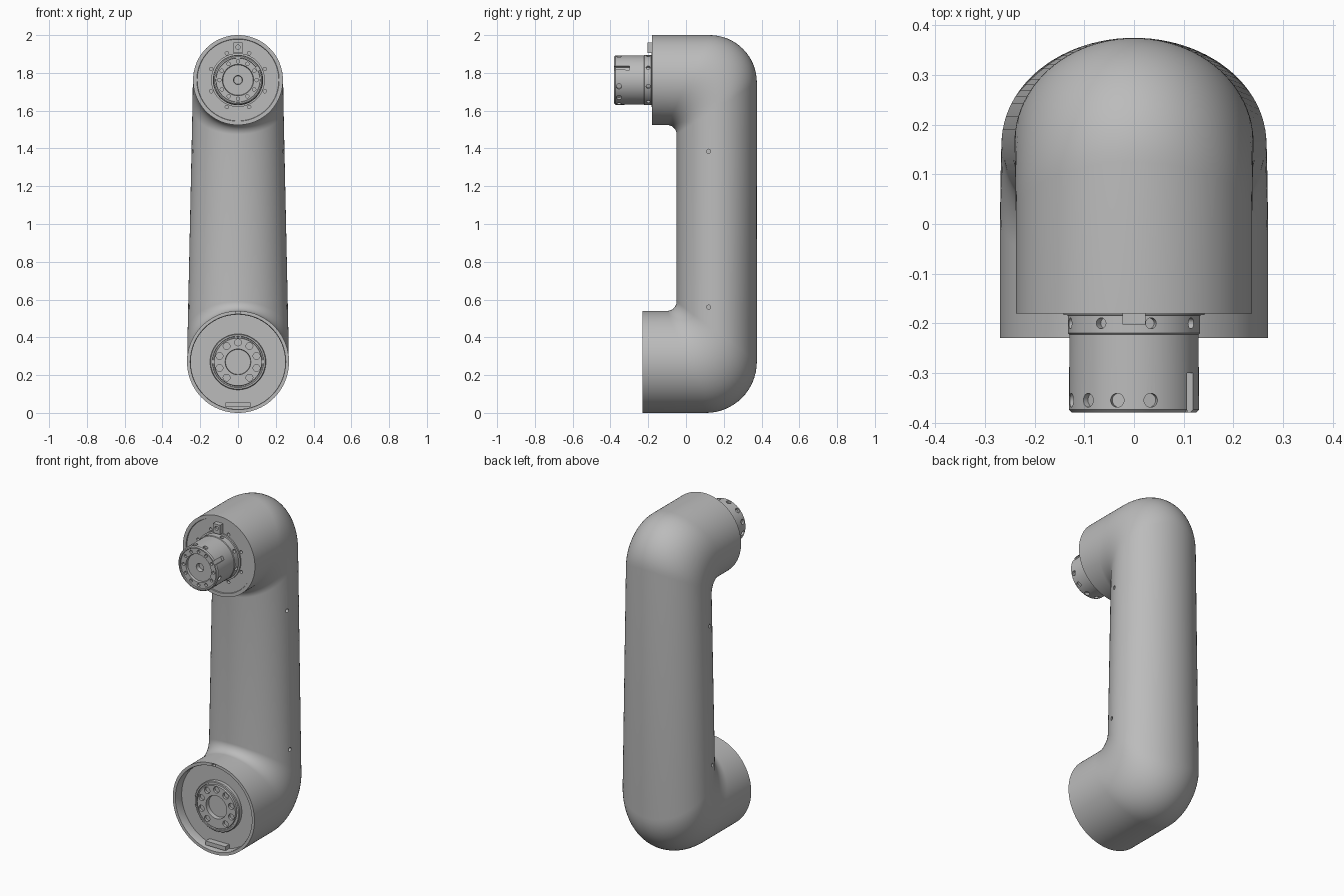
import bpy, bmesh
from math import sin, cos, pi, radians
from mathutils import Vector, Matrix

cube = bpy.data.objects.get("Cube")
if cube:
    bpy.data.objects.remove(cube, do_unlink=True)

grey = bpy.data.materials.new("cast_grey")
grey.use_nodes = True
COLOUR = (0.5, 0.5, 0.5, 1)
grey.diffuse_color = COLOUR
grey.node_tree.nodes["Principled BSDF"].inputs["Base Color"].default_value = COLOUR

SIDES = 96
LOW_Z, LOW_R = 0.27, 0.27
TOP_Z, TOP_R = 1.762, 0.238
parts = []


def finish(bm, name):
    bmesh.ops.recalc_face_normals(bm, faces=bm.faces[:])
    mesh = bpy.data.meshes.new(name)
    bm.to_mesh(mesh)
    bm.free()
    mesh.materials.append(grey)
    obj = bpy.data.objects.new(name, mesh)
    bpy.context.collection.objects.link(obj)
    parts.append(obj)
    return obj


def loft(name, sections):
    """Skin ellipses given as (inner yz, outer yz, half width), closed at both ends."""
    bm = bmesh.new()
    rings = []
    for inner, outer, width in sections:
        a, b = Vector((0, *inner)), Vector((0, *outer))
        mid, half = (a + b) / 2, (b - a) / 2
        rings.append([bm.verts.new(mid + half * sin(t) + Vector((width * cos(t), 0, 0)))
                      for t in (2 * pi * i / SIDES for i in range(SIDES))])
    for r, s in zip(rings, rings[1:]):
        for i in range(SIDES):
            j = (i + 1) % SIDES
            bm.faces.new((r[i], r[j], s[j], s[i]))
    bm.faces.new(rings[0])
    bm.faces.new(rings[-1])
    return finish(bm, name)


def discs(profile, z, flip=1):
    """Circular sections about a y-facing axis from (radius, y) pairs."""
    return [((y, z + flip * r), (y, z - flip * r), r) for r, y in profile]


def rod(bm, start, direction, radius, length, sides=20):
    d = Vector(direction).normalized()
    m = Matrix.Translation(Vector(start) + d * length / 2) @ d.to_track_quat('Z', 'Y').to_matrix().to_4x4()
    bmesh.ops.create_cone(bm, cap_ends=True, segments=sides, radius1=radius,
                          radius2=radius, depth=length, matrix=m)


def block(bm, centre, size, turn=0):
    m = Matrix.Translation(centre) @ Matrix.Rotation(turn, 4, 'Y') @ Matrix.Diagonal((*size, 1))
    bmesh.ops.create_cube(bm, size=1, matrix=m)


def cut(obj, bm):
    cutter = finish(bm, "cutter")
    parts.remove(cutter)
    cutter.hide_render = True
    mod = obj.modifiers.new("holes", 'BOOLEAN')
    mod.operation, mod.solver, mod.object = 'DIFFERENCE', 'EXACT', cutter
    bpy.context.view_layer.objects.active = obj
    bpy.ops.object.modifier_apply(modifier=mod.name)
    bpy.data.objects.remove(cutter, do_unlink=True)


def polar(radius, degrees, y, z):
    a = radians(degrees)
    return Vector((radius * cos(a), y, z + radius * sin(a)))


# Arm shell: recessed lower cup, elbow, tapered column, elbow, upper face
def taper(z):
    return LOW_R + (TOP_R - LOW_R) * (z - LOW_Z) / (TOP_Z - LOW_Z)


STEPS = 16
FILLET = 0.05
sections = discs([(0.05, -0.175), (0.25, -0.175), (0.25, -0.222), (0.253, -0.23), (LOW_R, -0.23)], LOW_Z)
for i in range(STEPS + 1):
    s, c = sin(pi / 2 * i / STEPS), cos(pi / 2 * i / STEPS)
    inner = (-0.10 + FILLET * s, 0.59 - FILLET * c)
    outer = (0.105 + 0.27 * s, 0.27 - 0.27 * c)
    sections.append((inner, outer, LOW_R + (taper(0.43) - LOW_R) * i / STEPS))
for i in range(STEPS + 1):
    s, c = sin(pi / 2 * i / STEPS), cos(pi / 2 * i / STEPS)
    inner = (-0.10 + FILLET * c, 1.474 + FILLET * s)
    outer = (0.125 + 0.25 * c, 1.75 + 0.25 * s)
    width = taper(1.61)
    sections.append((inner, outer, width + (TOP_R - width) * i / STEPS))
sections += discs([(TOP_R, -0.18), (0.218, -0.18), (0.216, -0.174), (0.05, -0.174)], TOP_Z, -1)
shell = loft("arm_shell", sections)

holes = bmesh.new()
for side in (-1, 1):
    for z in (0.56, 1.385):
        rod(holes, (side * (taper(z) - 0.025), 0.12, z), (side, 0, 0), 0.011, 0.05)
for k in range(8):
    rod(holes, polar(0.154, 22.5 + 45 * k, -0.15, TOP_Z), (0, -1, 0), 0.009, 0.05)
block(holes, (0, -0.225, 0.532), (0.022, 0.03, 0.014))
cut(shell, holes)

# Bearing flange inside the lower cup
flange = loft("lower_flange", discs(
    [(0.03, -0.17), (0.148, -0.17), (0.148, -0.196), (0.144, -0.2), (0.136, -0.2), (0.134, -0.194),
     (0.128, -0.194), (0.126, -0.205), (0.068, -0.205), (0.066, -0.18), (0.03, -0.18)], LOW_Z))
holes = bmesh.new()
for k in range(9):
    rod(holes, polar(0.103, -54 + 36 * k, -0.19, LOW_Z), (0, -1, 0), 0.018, 0.03)
cut(flange, holes)

# Locating key at the bottom of the cup
key = bmesh.new()
block(key, (0, -0.192, 0.042), (0.13, 0.04, 0.024))
finish(key, "cup_key")

# Output hub on the upper face
hub = loft("output_hub", discs(
    [(0.04, -0.16), (0.142, -0.16), (0.142, -0.183), (0.133, -0.184), (0.133, -0.22), (0.13, -0.223),
     (0.131, -0.374), (0.125, -0.38), (0.118, -0.38), (0.116, -0.373), (0.083, -0.373),
     (0.08, -0.36), (0.024, -0.36), (0.022, -0.335), (0.01, -0.335)], TOP_Z))
holes = bmesh.new()
for k in range(8):
    a = 30 + 45 * k
    rod(holes, polar(0.115, a, -0.2, TOP_Z), polar(1, a, 0, 0), 0.011, 0.04)
for k in range(10):
    a = 75 + 30 * k
    rod(holes, polar(0.117, a, -0.355, TOP_Z), polar(1, a, 0, 0), 0.014, 0.04)
for k in range(12):
    rod(holes, polar(0.099, 30 * k, -0.36, TOP_Z), (0, -1, 0), 0.009, 0.03)
block(holes, polar(0.132, 30, -0.345, TOP_Z), (0.036, 0.09, 0.024), radians(-30))
cut(hub, holes)

# Stop bracket above the hub
bracket = bmesh.new()
block(bracket, (0, -0.185, 1.932), (0.046, 0.035, 0.056))
bracket = finish(bracket, "stop_bracket")
holes = bmesh.new()
rod(holes, (0, -0.19, 1.936), (0, -1, 0), 0.012, 0.03)
cut(bracket, holes)

# Smooth shading with crisp edges
bpy.ops.object.select_all(action='DESELECT')
for obj in parts:
    obj.select_set(True)
bpy.context.view_layer.objects.active = shell
bpy.ops.object.shade_smooth_by_angle(angle=radians(30))
